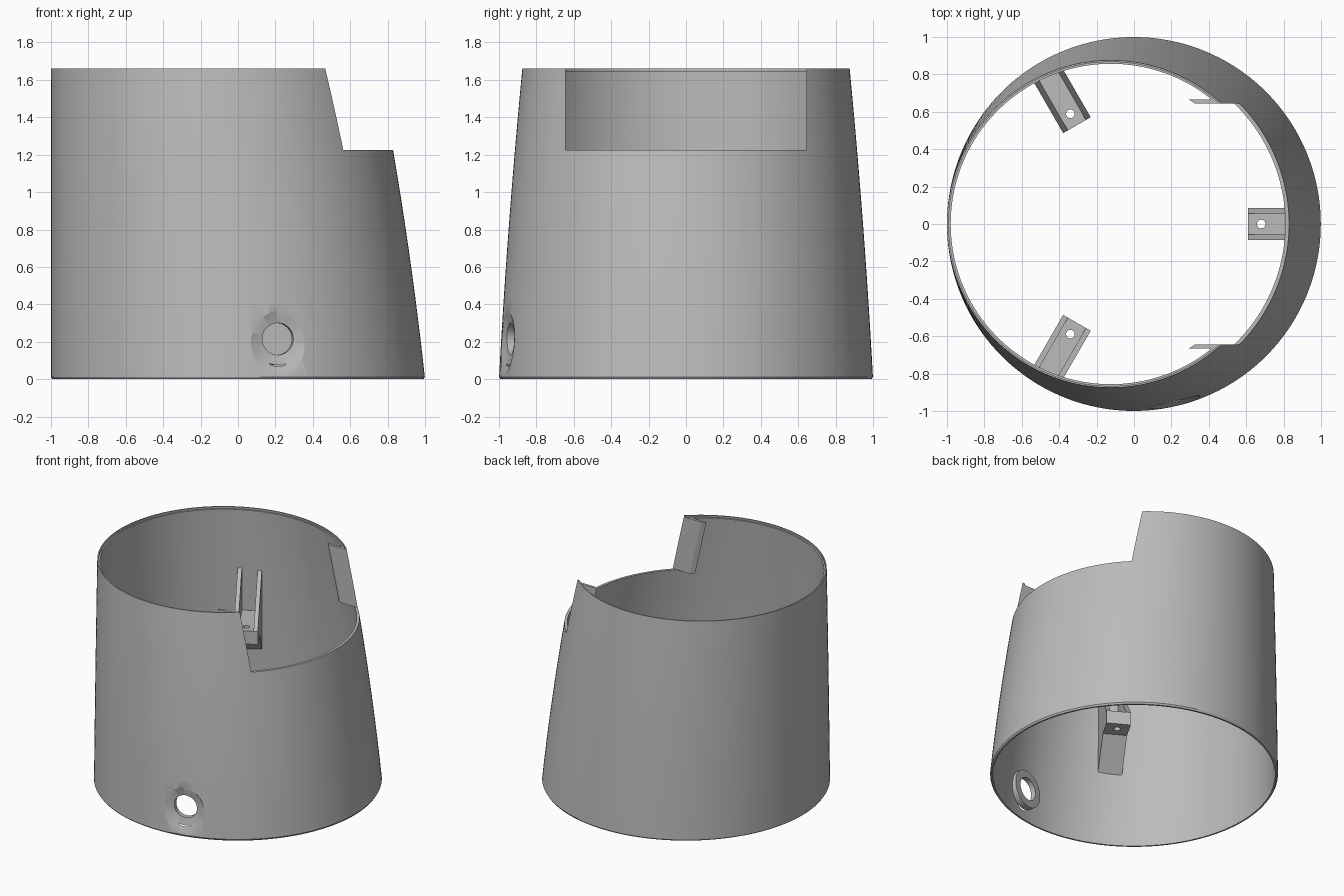
import bpy, bmesh, math
from mathutils import Matrix, Vector

if "Cube" in bpy.data.objects:
    bpy.data.objects.remove(bpy.data.objects["Cube"], do_unlink=True)

HEIGHT, NOTCH_Z, NOTCH_Y, WALL = 1.66, 1.225, 0.645, 0.02

grey = bpy.data.materials.new("plain grey")
grey.use_nodes = True
grey.diffuse_color = (0.5, 0.5, 0.5, 1)
grey.node_tree.nodes["Principled BSDF"].inputs["Base Color"].default_value = (0.5, 0.5, 0.5, 1)


def make(name, bm):
    bmesh.ops.recalc_face_normals(bm, faces=bm.faces)
    mesh = bpy.data.meshes.new(name)
    bm.to_mesh(mesh)
    bm.free()
    mesh.materials.append(grey)
    obj = bpy.data.objects.new(name, mesh)
    bpy.context.collection.objects.link(obj)
    return obj


def activate(obj):
    bpy.ops.object.select_all(action='DESELECT')
    obj.select_set(True)
    bpy.context.view_layer.objects.active = obj


def combine(obj, other, operation):
    """Apply a boolean and discard the helper object."""
    mod = obj.modifiers.new("bool", 'BOOLEAN')
    mod.object, mod.operation, mod.solver = other, operation, 'EXACT'
    activate(obj)
    bpy.ops.object.modifier_apply(modifier=mod.name)
    bpy.data.objects.remove(other, do_unlink=True)


def smooth(obj):
    activate(obj)
    bpy.ops.object.shade_smooth_by_angle(angle=math.radians(30))


def shrink(z):
    """Radius lost at height z; the ring also shifts by this much towards -x."""
    return 0.054 * z + 0.0128 * z * z


def wall(z, angle, inset=0.0):
    """Distance from the z axis to the wall in a direction."""
    d = shrink(z)
    return -d * math.cos(angle) + math.sqrt((1 - d - inset) ** 2 - (d * math.sin(angle)) ** 2)


def prism(name, points, low, high, matrix=Matrix()):
    """Extrude an x-z outline along y from low to high."""
    bm = bmesh.new()
    face = bm.faces.new([bm.verts.new((x, low, z)) for x, z in points])
    new = bmesh.ops.extrude_face_region(bm, geom=[face])["geom"]
    bmesh.ops.translate(bm, vec=(0, high - low, 0),
                        verts=[g for g in new if isinstance(g, bmesh.types.BMVert)])
    bm.transform(matrix)
    return make(name, bm)


def loft(bm, rings, closed):
    pairs = list(zip(rings, rings[1:]))
    if closed:
        pairs.append((rings[-1], rings[0]))
    for a, b in pairs:
        n = len(a)
        for i in range(n):
            j = (i + 1) % n
            bm.faces.new((a[i], a[j], b[j], b[i]))


def lathe(name, profile, matrix, count=64):
    """Solid of revolution about z from (height, radius) pairs."""
    bm = bmesh.new()
    rings = [[bm.verts.new((r * math.cos(2 * math.pi * i / count),
                            r * math.sin(2 * math.pi * i / count), h))
              for i in range(count)] for h, r in profile]
    loft(bm, rings, False)
    bm.faces.new(rings[0])
    bm.faces.new(rings[-1])
    bm.transform(matrix)
    return make(name, bm)


# Leaning tapered shell with a chamfered foot and a stepped rim
steps = [HEIGHT * i / 12 for i in range(1, 12)]
section = [(0, 0.008), (0.012, 0)] + [(z, 0) for z in steps]
section += [(HEIGHT, 0), (HEIGHT, 0.009), (HEIGHT - 0.015, 0.009), (HEIGHT - 0.015, WALL)]
section += [(z, WALL) for z in reversed(steps)] + [(0, WALL)]
bm = bmesh.new()
COUNT = 160
rings = []
for z, inset in section:
    d = shrink(z)
    r = 1 - d - inset
    rings.append([bm.verts.new((-d + r * math.cos(2 * math.pi * i / COUNT),
                                r * math.sin(2 * math.pi * i / COUNT), z))
                  for i in range(COUNT)])
loft(bm, rings, True)
shell = make("tapered_shell", bm)

# Rectangular notch in the upper wall
notch = prism("notch_cutter", [(0, NOTCH_Z), (1.5, NOTCH_Z), (1.5, 2), (0, 2)],
              -NOTCH_Y, NOTCH_Y)
combine(shell, notch, 'DIFFERENCE')

# Dished port with a boss on the inside
axis = Vector((0.22, -0.97, 0)).normalized()
port = Matrix.Translation((0, 0, 0.215)) @ axis.to_track_quat('Z', 'Y').to_matrix().to_4x4()
combine(shell, lathe("boss", [(0.925, 0.14), (0.98, 0.14)], port), 'UNION')
dish = [(0.8, 0.085), (0.962, 0.085), (0.974, 0.145), (1.0, 0.2), (1.05, 0.3)]
combine(shell, lathe("port_cutter", dish, port), 'DIFFERENCE')
smooth(shell)

# Thin upright plates lining both ends of the notch
PLATE = 0.02


def plate_edge(z):
    d = shrink(z)
    return -d + math.sqrt((1 - d) ** 2 - (NOTCH_Y + PLATE) ** 2) - 0.004


top = HEIGHT - 0.015
for side, label in ((1, "back"), (-1, "front")):
    outline = [(plate_edge(NOTCH_Z) - 0.15, NOTCH_Z), (plate_edge(NOTCH_Z), NOTCH_Z),
               (plate_edge(top), top), (plate_edge(top) - 0.15, top)]
    plate = prism(label + "_notch_plate", outline,
                  *sorted((side * NOTCH_Y, side * (NOTCH_Y + PLATE))))
    # Bevelled inner end
    for v in plate.data.vertices:
        if abs(v.co.y) < NOTCH_Y + PLATE / 2 and v.co.x < plate_edge(v.co.z) - 0.1:
            v.co.x += 0.03

# Three wall brackets: a drilled shelf on a gusset between two sloping ribs
FRONT, LOW, HIGH, HALF, RIB = 0.61, 0.76, 0.86, 0.085, 0.03
for k, label in enumerate(("left", "back", "front")):
    angle = k * math.tau / 3
    turn = Matrix.Rotation(angle, 4, 'Z')

    def reach(z):
        return wall(z, angle, WALL) + 0.008

    rib_top, foot = 1.1, 0.6
    for _ in range(12):
        rib_top = HIGH + reach(rib_top) - FRONT
        foot = LOW - (reach(foot) - 0.76)
    shelf = prism(label + "_bracket_shelf",
                  [(FRONT, LOW), (0.76, LOW), (reach(foot), foot), (reach(HIGH), HIGH),
                   (FRONT, HIGH)], -HALF, HALF, turn)
    drill = lathe("drill", [(LOW - 0.1, 0.023), (HIGH + 0.1, 0.023)],
                  turn @ Matrix.Translation((0.68, 0, 0)), 32)
    combine(shelf, drill, 'DIFFERENCE')
    smooth(shelf)
    for side, end in ((-1, "right"), (1, "left")):
        prism(f"{label}_bracket_{end}_rib",
              [(FRONT, HIGH), (reach(HIGH), HIGH), (reach(rib_top), rib_top)],
              *sorted((side * HALF, side * (HALF - RIB))), turn)
